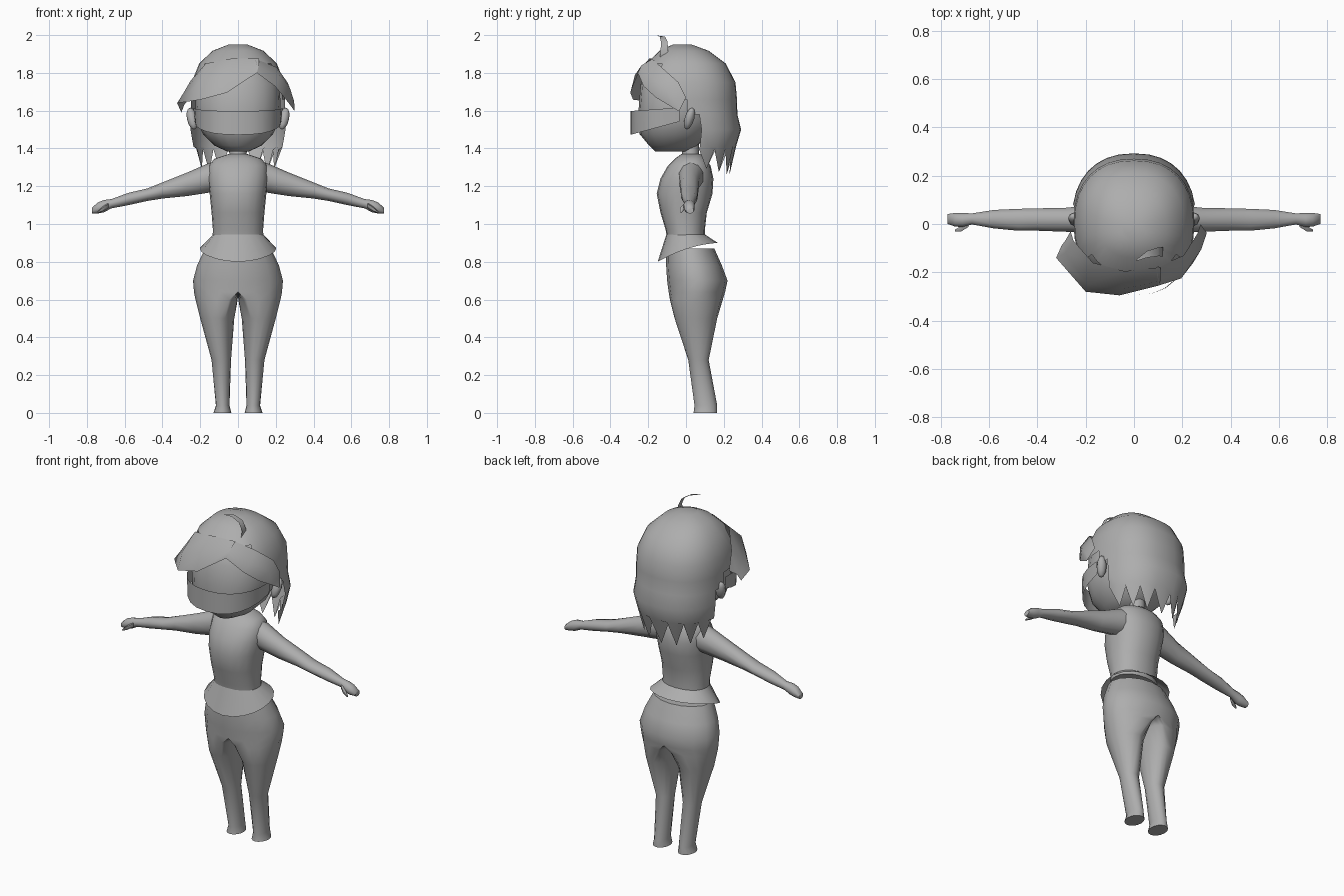
import bpy, bmesh, math
from mathutils import Vector

if "Cube" in bpy.data.objects:
    bpy.data.objects.remove(bpy.data.objects["Cube"])

mat = bpy.data.materials.new("plain grey")
mat.diffuse_color = (0.42, 0.42, 0.42, 1)
mat.use_nodes = True
mat.node_tree.nodes["Principled BSDF"].inputs["Base Color"].default_value = mat.diffuse_color


def finish(name, bm, angle=60, mirror=False):
    bmesh.ops.recalc_face_normals(bm, faces=bm.faces[:])
    me = bpy.data.meshes.new(name)
    bm.to_mesh(me)
    bm.free()
    me.materials.append(mat)
    me.shade_smooth()
    me.set_sharp_from_angle(angle=math.radians(angle))
    ob = bpy.data.objects.new(name, me)
    bpy.context.collection.objects.link(ob)
    if mirror:
        ob.modifiers.new("mirror", 'MIRROR').merge_threshold = 0.001
    return ob


def grid(rows, closed=True, caps=True):
    """Skin rows of points; closed wraps each row into a ring."""
    bm = bmesh.new()
    vs = [[bm.verts.new(p) for p in r] for r in rows]
    n = len(vs[0])
    for a, b in zip(vs, vs[1:]):
        for i in range(n if closed else n - 1):
            j = (i + 1) % n
            bm.faces.new((a[i], a[j], b[j], b[i]))
    if closed and caps:
        bm.faces.new(vs[0][::-1])
        bm.faces.new(vs[-1])
    return bm


def oval(n, rx, lo, hi, power=1.0):
    """Rounded ring as (x, y, sine) with y between lo and hi."""
    out = []
    for i in range(n):
        a = 2 * math.pi * i / n
        c, s = math.cos(a), math.sin(a)
        c = math.copysign(abs(c) ** power, c)
        s = math.copysign(abs(s) ** power, s)
        out.append((rx * c, (lo + hi) / 2 + (hi - lo) / 2 * s, s))
    return out


def stack(n, table, power=1.0):
    return [[(x, y, z) for x, y, s in oval(n, rx, lo, hi, power)]
            for z, rx, lo, hi in table]


# trousers: one leg that opens into half of the hips, mirrored
rows = []
for z, xi, xo, lo, hi, d in [
        (0, .035, .13, .04, .165, 0), (.04, .045, .117, .045, .165, 0),
        (.28, .037, .14, .012, .12, 0), (.5, .022, .20, -.06, .165, .1),
        (.60, .004, .225, -.085, .195, .6), (.64, 0, .233, -.092, .207, 1),
        (.70, 0, .238, -.10, .22, 1), (.78, 0, .217, -.105, .19, 1),
        (.87, 0, .175, -.105, .15, 1)]:
    row = []
    for c, y, s in oval(16, 1, lo, hi):
        round_x = (xi + xo) / 2 + (xo - xi) / 2 * c
        half_x = xo * max(0, c)
        row.append((round_x * (1 - d) + half_x * d, y, z))
    rows.append(row)
bm = grid(rows)
inner = [f for f in bm.faces if all(abs(v.co.x) < 1e-4 for v in f.verts)]
bmesh.ops.delete(bm, geom=inner, context='FACES')
finish("trousers", bm, 50, True)

# shirt body
finish("shirt", grid(stack(20, [
    (.92, .135, -.10, .10), (.97, .133, -.108, .10), (1.06, .14, -.135, .11),
    (1.16, .15, -.155, .14), (1.24, .16, -.135, .145), (1.31, .155, -.095, .13),
    (1.345, .125, -.06, .105), (1.37, .05, -.025, .075)], .9)))

# flared shirt hem, lower at the front
top = [(x, y, .945) for x, y, s in oval(20, .132, -.104, .10, .9)]
low = [(x, y, .87 + .05 * s - .02 * s * s) for x, y, s in oval(20, .203, -.15, .168)]
finish("shirt_hem", grid([top, low], True, False))

# arms with hands
rows = []
for x, y0, y1, z0, z1 in [
        (.08, -.045, .10, 1.18, 1.345), (.16, -.04, .09, 1.165, 1.32),
        (.27, -.035, .07, 1.148, 1.272), (.40, -.03, .067, 1.135, 1.22),
        (.48, -.03, .065, 1.122, 1.188), (.58, -.02, .06, 1.10, 1.165),
        (.67, -.003, .045, 1.083, 1.132), (.71, -.014, .047, 1.062, 1.127),
        (.74, -.012, .047, 1.056, 1.115), (.772, .0, .042, 1.055, 1.088)]:
    rows.append([(x, y, (z0 + z1) / 2 + (z1 - z0) / 2 * a)
                 for a, y, s in oval(10, 1, y0, y1)])
finish("arm", grid(rows), 60, True)

# thumbs
rows = []
for x, y, z, r in [(.685, .0, 1.10, .014), (.715, -.02, 1.08, .013), (.74, -.027, 1.063, .005)]:
    rows.append([(x, y + r * b, z + r * a) for a, b, s in oval(6, 1, -1, 1)])
finish("thumb", grid(rows), 60, True)

# neck and head
finish("neck", grid(stack(12, [(1.32, .055, -.03, .08), (1.37, .045, -.02, .068),
                               (1.44, .045, -.02, .068)])))
finish("head", grid(stack(20, [
    (1.385, .06, -.165, .01), (1.415, .125, -.195, .06), (1.475, .185, -.245, .13),
    (1.54, .215, -.255, .16), (1.62, .226, -.25, .18), (1.74, .22, -.24, .19),
    (1.84, .16, -.18, .15), (1.87, .08, -.1, .1)], .9)))

# ears
bm = bmesh.new()
bmesh.ops.create_uvsphere(bm, u_segments=8, v_segments=6, radius=1)
for v in bm.verts:
    c = v.co.copy()
    v.co = (.243 + .028 * c.x + .01 * c.z, .018 + .026 * c.y + .014 * c.z, 1.558 + .058 * c.z)
finish("ear", bm, 60, True)

# curved band standing off the face
upper, lower = [], []
for i in range(13):
    a = math.pi * (i / 12 - .5)
    x = .236 * math.copysign(abs(math.sin(a)) ** .85, a)
    y = -.035 - .26 * abs(math.cos(a)) ** .85
    upper.append((x, y, 1.598 + .07 * (y + .295)))
    lower.append((x * .97, y, 1.472 + .27 * (y + .295)))
finish("face_band", grid([upper, lower], False))

# main hair: dome at the front, long jagged bob at the back
N = 32
rows = stack(N, [
    (1.95, .05, -.07, .03), (1.917, .135, -.14, .12), (1.85, .205, -.21, .21),
    (1.75, .246, -.255, .262), (1.66, .25, -.26, .27), (1.58, .25, -.26, .272),
    (1.50, .256, -.26, .292), (1.41, .24, -.24, .265), (1.29, .205, -.2, .23)], .87)
for i in range(N):
    x, y, z = rows[-1][i]
    if i % 2:
        k = .35
        x, y, z = [p * (1 - k) + q * k for p, q in zip((x, y, z), rows[-2][i])]
        rows[-1][i] = (x, y, 1.395)
    else:
        rows[-1][i] = (x, y, 1.32 - .06 * max(0, y) / .23)
bm = grid(rows, True, False)
bm.faces.new([v for v in bm.verts if v.co.z > 1.949])
cut = []
for f in bm.faces:
    c = f.calc_center_median()
    if (c.z < 1.84 and c.y < -.13) or (c.z < 1.70 and c.y < .02) or (c.z < 1.62 and c.y < .05):
        cut.append(f)
bmesh.ops.delete(bm, geom=cut, context='FACES')
finish("back_hair", bm, 70)

# swept fringe, parted to one side
left = [[(.11, -.18, 1.875), (-.04, -.195, 1.875), (-.17, -.16, 1.85), (-.25, -.07, 1.76), (-.262, -.03, 1.66)],
        [(.11, -.235, 1.84), (-.05, -.27, 1.79), (-.19, -.25, 1.765), (-.285, -.12, 1.70), (-.285, -.07, 1.63)],
        [(.10, -.255, 1.80), (-.06, -.295, 1.695), (-.2, -.28, 1.658), (-.322, -.14, 1.64), (-.30, -.09, 1.59)]]
finish("left_fringe", grid(left, False), 70)
right = [[(.09, -.18, 1.875), (.205, -.13, 1.83), (.262, -.04, 1.75), (.275, .0, 1.67), (.30, -.035, 1.60)],
         [(.10, -.235, 1.84), (.22, -.19, 1.78), (.278, -.105, 1.71), (.297, -.05, 1.65), (.30, -.035, 1.60)],
         [(.10, -.255, 1.80), (.195, -.225, 1.73), (.245, -.16, 1.67), (.28, -.085, 1.625), (.30, -.04, 1.597)]]
finish("right_fringe", grid(right, False), 70)

# small curled strand on the crown
path = [(.115, -.12, 1.86, .02), (.12, -.115, 1.92, .019), (.10, -.115, 1.965, .018),
        (.055, -.125, 1.992, .014), (.01, -.15, 1.997, .003)]
finish("crown_strand", grid([[(x, y - w, z) for x, y, z, w in path],
                             [(x, y + w, z) for x, y, z, w in path]], False), 70)
